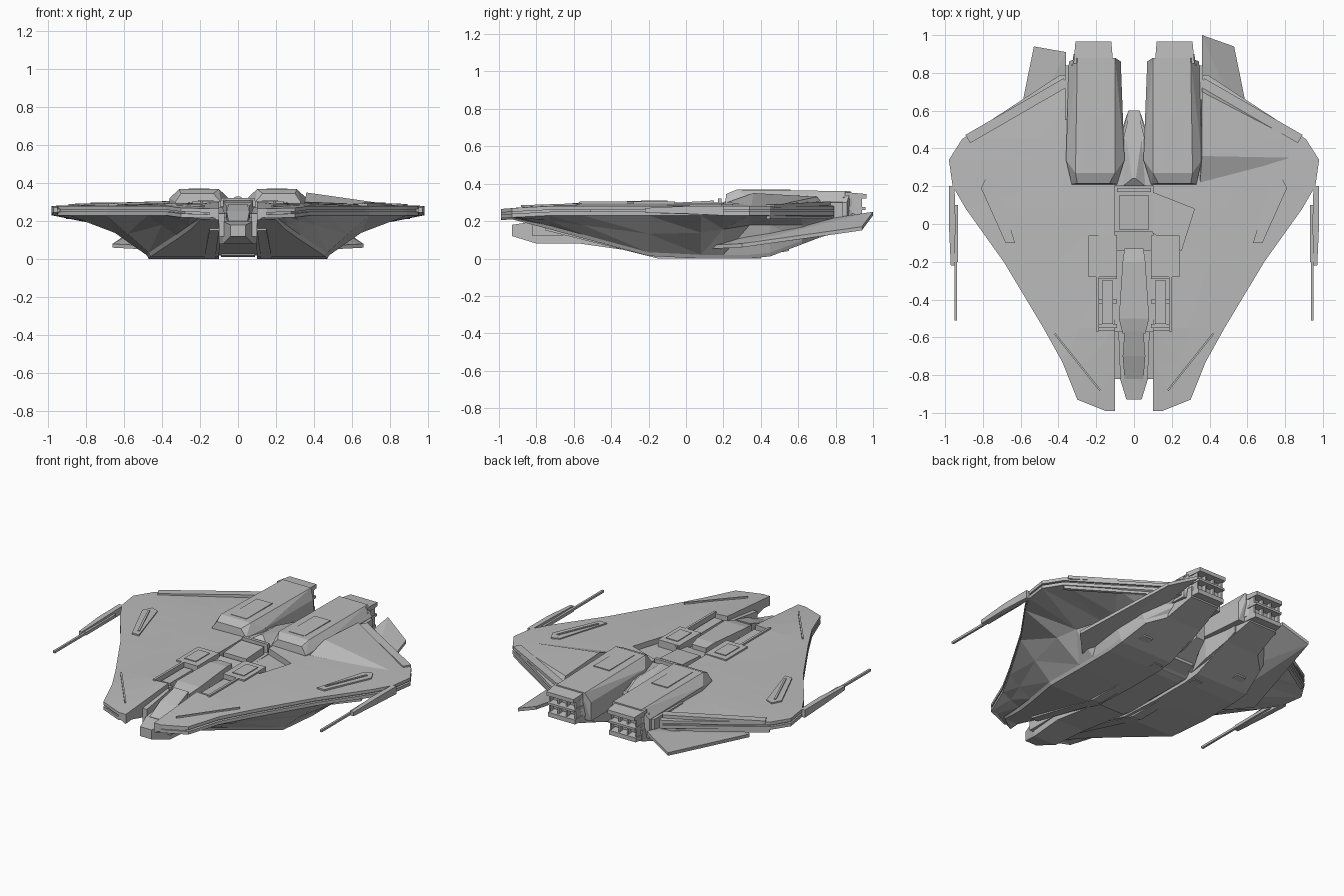
import bpy
import bmesh
from mathutils import Vector

default_cube = bpy.data.objects.get("Cube")
if default_cube:
    bpy.data.objects.remove(default_cube, do_unlink=True)

GREY = (0.5, 0.5, 0.5, 1)
hull_grey = bpy.data.materials.new("hull_grey")
hull_grey.use_nodes = True
hull_grey.diffuse_color = GREY
for node in hull_grey.node_tree.nodes:
    if node.type == "BSDF_PRINCIPLED":
        node.inputs["Base Color"].default_value = GREY

# Shared levels and widths
DECK = 0.3          # top of the hull
RIM = 0.28          # top of the wing edge
BED = 0.2           # buried foot of everything standing on the deck
COVER = 0.36        # top of the engines
INNER = 0.1         # half width of the centre slot
LIP = 0.02          # thickness of plates and grooves


def finish(name, bm, both):
    """Turn a bmesh into a flat shaded object, optionally mirrored left to right."""
    bmesh.ops.recalc_face_normals(bm, faces=bm.faces)
    mesh = bpy.data.meshes.new(name)
    bm.to_mesh(mesh)
    bm.free()
    mesh.materials.append(hull_grey)
    obj = bpy.data.objects.new(name, mesh)
    bpy.context.scene.collection.objects.link(obj)
    if both:
        obj.modifiers.new("Mirror", "MIRROR")
    return obj


def faceted(name, points, both=True):
    """Convex faceted solid around a few corner points."""
    bm = bmesh.new()
    for point in points:
        bm.verts.new(point)
    result = bmesh.ops.convex_hull(bm, input=bm.verts)
    loose = [v for v in result["geom_interior"] if isinstance(v, bmesh.types.BMVert)]
    bmesh.ops.delete(bm, geom=loose, context="VERTS")
    return finish(name, bm, both)


def block(name, *stations, both=True):
    """Tapered solid through rectangles given as (y, x_in, x_out, z_low, z_high)."""
    points = [(x, y, z) for y, xa, xb, za, zb in stations for x in (xa, xb) for z in (za, zb)]
    return faceted(name, points, both)


def centre_block(name, *stations):
    """Tapered solid on the centre line, stations as (y, half_width, z_low, z_high)."""
    return block(name, *[(y, -w, w, low, high) for y, w, low, high in stations], both=False)


def beam(name, front, back, x_in, x_out, low, high):
    """Plain box on each side, running from front to back."""
    section = (x_in, x_out, low, high)
    return block(name, (front, *section), (back, *section))


def plate(name, outline, low, high, both=True):
    """Upright prism over a convex plan outline."""
    return faceted(name, [(x, y, z) for x, y in outline for z in (low, high)], both)


def strip(name, start, end, width, height):
    """Straight rectangular strip between two points on each side."""
    start, end = Vector(start), Vector(end)
    side = (end - start).cross(Vector((0, 0, 1))).normalized() * width / 2
    up = Vector((0, 0, height / 2))
    corners = [p + s * side + u * up for p in (start, end) for s in (-1, 1) for u in (-1, 1)]
    return faceted(name, corners)


def hull_section(y, edge):
    """Half cross-section: grooved edge, underside hollowed out towards the rear, flat belly."""
    top = min(DECK, RIM + (y + 0.8) * 0.08)
    rim = min(top, RIM)
    middle = (INNER + edge) / 2
    groove = edge - LIP
    belly = max(INNER + LIP, min(edge * 0.68, 0.48))
    rise = max(0, (-0.15 - y) * 0.27, (y - 0.42) * 0.38)
    low = min(rise, rim - LIP * 3)
    bottom = rim - LIP * 2.5
    hollow = min(1, max(0, y / 0.35))
    shoulder = Vector(((edge + belly) / 2, (bottom + low + LIP) / 2))
    shoulder = shoulder.lerp(Vector((belly + 0.04, 0.18)), hollow)
    return [(INNER, top), (middle, (top + rim) / 2), (edge, rim), (edge, rim - LIP),
            (groove, rim - LIP), (groove, rim - LIP * 1.5), (edge, rim - LIP * 1.5),
            (edge, bottom), shoulder, (belly, min(low + LIP, bottom)),
            (belly - LIP / 2, low), (INNER, low)]


# Main hull, lofted along the wing outline
outline = [(-0.99, 0.15), (-0.93, 0.3), (-0.73, 0.38), (-0.55, 0.48), (-0.2, 0.69), (0.08, 0.89),
           (0.2, 0.96), (0.34, 0.98), (0.45, 0.91), (0.62, 0.65), (0.79, 0.39)]
bm = bmesh.new()
rings = [[bm.verts.new((x, y, z)) for x, z in hull_section(y, edge)] for y, edge in outline]
for near, far in zip(rings, rings[1:]):
    for i in range(len(near)):
        j = (i + 1) % len(near)
        bm.faces.new((near[i], near[j], far[j], far[i]))
bm.faces.new(rings[0])
bm.faces.new(rings[-1])
bmesh.ops.triangulate(bm, faces=bm.faces)
hull = finish("main_hull", bm, True)

# Recesses cut in the deck: paired channels and one side pit
cutters = [
    beam("channel_cutter", -0.56, -0.28, 0.08, 0.19, 0.25, 0.4),
    plate("pit_cutter", [(0.09, 0.17), (0.32, 0.08), (0.25, -0.14), (0.09, -0.04)],
          0.26, 0.4, both=False),
]
for cutter in cutters:
    cutter.hide_render = True
    cut = hull.modifiers.new("Cut", "BOOLEAN")
    cut.operation, cut.solver, cut.object = "DIFFERENCE", "EXACT", cutter
bpy.context.view_layer.update()
graph = bpy.context.evaluated_depsgraph_get()
cut_mesh = bpy.data.meshes.new_from_object(hull.evaluated_get(graph))
hull.modifiers.clear()
hull.data = cut_mesh
for cutter in cutters:
    bpy.data.objects.remove(cutter, do_unlink=True)

# Centre body, cockpit and spine
centre_block("centre_keel", (-0.57, INNER, 0.08, 0.24), (-0.15, INNER, LIP, 0.25),
             (0.35, INNER, LIP, 0.27), (0.6, 0.03, 0.14, 0.27))
centre_block("cockpit_nose", (-0.93, 0.04, 0.12, 0.18), (-0.8, 0.08, 0.08, BED),
             (-0.56, INNER, 0.08, 0.22))
centre_block("canopy", (-0.82, 0.05, 0.19, BED), (-0.7, 0.06, BED, 0.25),
             (-0.57, 0.05, BED, 0.29))
block("cockpit_side_rail", (-0.82, 0.07, INNER, 0.12, 0.24), (-0.57, 0.08, INNER, 0.12, 0.27))
centre_block("spine", (-0.58, 0.06, BED, RIM), (-0.5, 0.08, BED, DECK),
             (-0.2, 0.06, BED, 0.31), (-0.13, 0.05, BED, DECK))
centre_block("spine_step", (-0.14, INNER, BED, 0.27), (-0.04, INNER, BED, RIM))
centre_block("dorsal_box", (-0.03, 0.08, BED, DECK), (0.15, 0.08, BED, 0.31))
centre_block("dorsal_bar", (0.17, 0.09, BED, 0.32), (0.19, 0.09, BED, 0.32))
centre_block("rear_deck", (0.2, INNER, BED, DECK), (0.4, 0.07, BED, DECK), (0.6, LIP, BED, 0.27))
centre_block("rear_deck_ridge", (0.2, 0.06, BED, DECK), (0.24, 0.01, BED, 0.33),
             (0.45, 0.04, BED, DECK), (0.58, 0.01, BED, RIM))

# Deck machinery beside the spine
beam("shoulder_block", -0.28, -0.06, 0.09, 0.24, BED, DECK + 0.005)
beam("shoulder_hatch", -0.24, -0.1, 0.13, 0.21, BED, DECK + 0.01)
beam("channel_panel", -0.53, -0.3, 0.11, 0.17, BED, RIM + 0.005)
beam("channel_rail", -0.57, -0.27, 0.185, 0.2, BED, DECK + 0.005)
for y in (-0.55, -0.42, -0.29):
    beam("channel_rib", y, y + LIP, 0.09, 0.19, BED, 0.27)

# Wing details: panels, trailing edge strips and one raised wing root
plate("wing_panel", [(0.63, -0.1), (0.68, -0.1), (0.81, 0.19), (0.78, 0.25), (0.73, 0.23)],
      RIM, RIM + 0.012)
strip("panel_ridge", (0.66, -0.06, 0.294), (0.77, 0.2, 0.294), 0.012, 0.006)
strip("trailing_strip", (0.36, 0.75, RIM + 0.015), (0.88, 0.45, RIM), 0.05, LIP)
strip("trailing_flap", (0.38, 0.77, 0.23), (0.9, 0.44, 0.23), LIP, LIP * 2)
strip("nose_strip", (0.18, -0.88, RIM), (0.42, -0.58, RIM + 0.01), 0.01, 0.01)
faceted("raised_wing_root", [(0.35, 0.22, DECK), (0.36, 0.36, 0.35), (0.36, 0.7, 0.33),
                             (0.85, 0.35, RIM), (0.82, 0.46, RIM), (0.36, 0.75, 0.27)], False)

# Wing tip guns
GUN_X, GUN_Z = 0.943, 0.255
block("gun_mount", (0.2, 0.95, 0.98, 0.23, RIM), (0, 0.945, 0.98, 0.24, RIM),
      (-0.22, 0.95, 0.97, 0.245, 0.27))
beam("gun_sleeve", -0.2, 0.1, GUN_X - 0.01, GUN_X + 0.01, GUN_Z - 0.01, GUN_Z + 0.01)
strip("gun_barrel", (GUN_X, -0.18, GUN_Z), (GUN_X, -0.51, GUN_Z), 0.014, 0.014)

# Engine nacelles with chamfered tops
block("nacelle", (0.21, 0.09, 0.33, 0.25, DECK), (0.34, 0.05, 0.36, BED, DECK + LIP),
      (0.86, 0.07, 0.345, 0.18, DECK), (0.215, 0.13, 0.3, DECK, 0.345),
      (0.27, INNER, 0.31, DECK, 0.368), (0.88, INNER, 0.3, DECK, COVER))
beam("cover_hatch", 0.3, 0.56, 0.15, 0.26, DECK, COVER + 0.01)
block("nacelle_underside", (0.25, 0.12, 0.36, LIP, BED), (0.55, 0.08, 0.36, 0.06, BED),
      (0.9, 0.12, 0.32, 0.17, 0.24))
beam("nacelle_side_pod", 0.55, 0.84, 0.32, 0.365, BED, DECK)

# Boxy exhausts made of a core, three flaps and upright vanes
block("exhaust_core", (0.84, 0.09, 0.33, BED, 0.33), (0.91, 0.13, DECK, 0.22, 0.32))
for part, low, thick, end in (("upper", 0.32, 0.035, 0.965), ("middle", 0.26, LIP, 0.96),
                              ("lower", 0.18, 0.04, 0.95)):
    block(part + "_flap", (0.85, 0.11, 0.32, low, low + thick),
          (end, 0.12, 0.31, low, low + thick * 0.7))
for i in range(4):
    x = 0.12 + i * 0.06
    beam("exhaust_vane", 0.86, 0.94, x, x + 0.01, BED, 0.33)

# Lower rear fins sloping down and out, at slightly different angles on each side
for side, label, inner_y in ((1, "left", 1), (-1, "right", 0.91)):
    corners = [(0.47, 0.1, 0.05), (0.66, 0.3, 0.06), (0.58, 0.66, 0.11),
               (0.53, 0.94, 0.15), (0.36, inner_y, 0.23), (0.36, 0.35, 0.13)]
    faceted(label + "_lower_fin", [(side * x, y, z + t) for x, y, z in corners
                                   for t in (0, LIP)], False)

# Underside fittings
block("belly_rail", (-0.75, INNER, 0.15, 0.15, BED), (-0.15, 0.12, 0.18, 0, INNER),
      (0.4, 0.12, 0.18, 0, INNER))
centre_block("belly_ramp", (-0.2, 0.09, LIP, INNER), (0.3, 0.09, 0.01, INNER),
             (0.45, 0.07, 0.05, INNER))
block("rear_keel_wedge", (0.4, 0, INNER, 0.04, BED), (0.6, 0, 0.03, 0.16, BED))
block("rear_skid", (0.42, DECK, 0.42, LIP, 0.12), (0.55, 0.32, 0.38, 0.04, 0.15))
